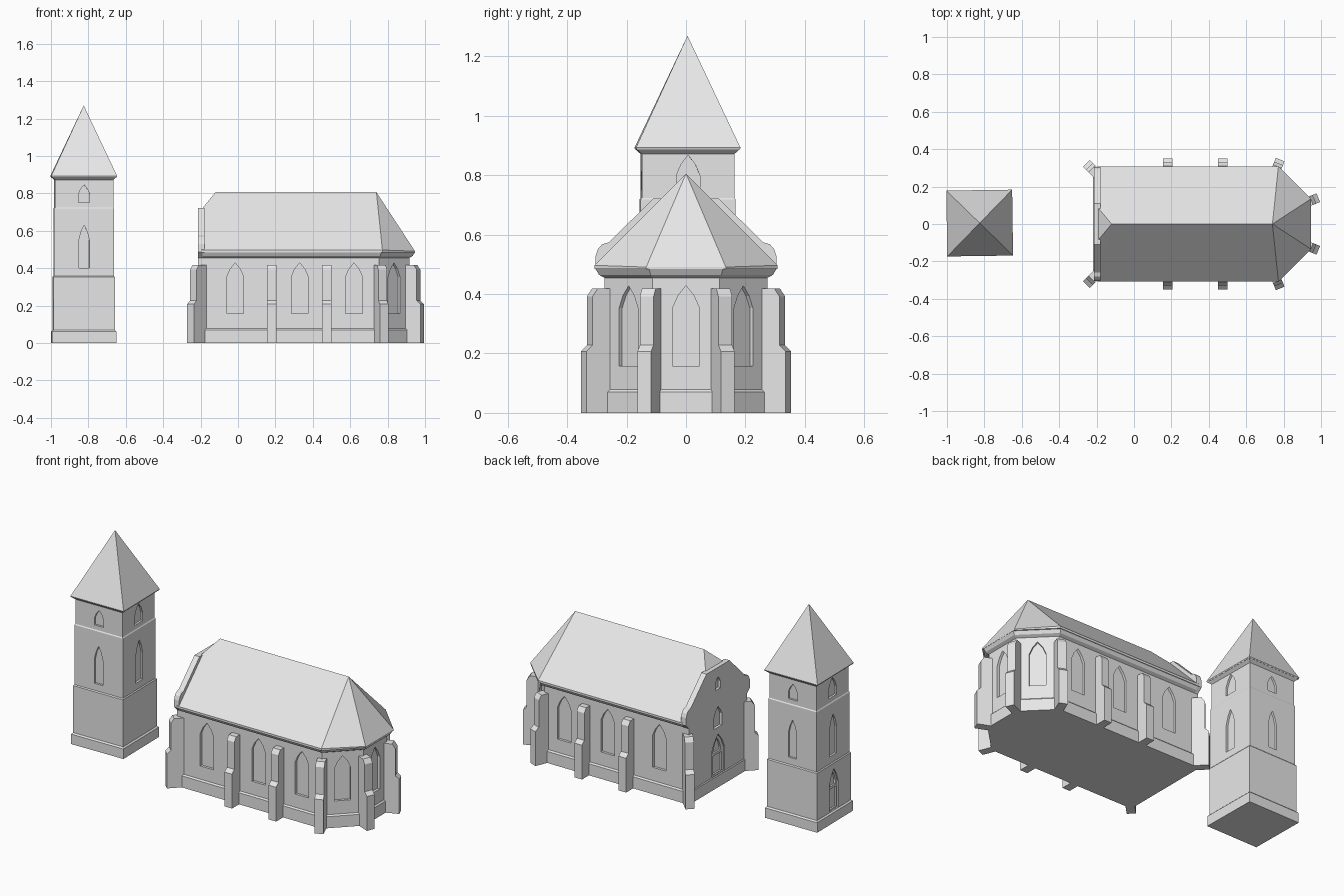
import bpy, bmesh, math
from mathutils import Vector

if "Cube" in bpy.data.objects:
    bpy.data.objects.remove(bpy.data.objects["Cube"])

stone = bpy.data.materials.new("light_grey_stone")
stone.diffuse_color = (0.8, 0.8, 0.8, 1)
stone.use_nodes = True
stone.node_tree.nodes["Principled BSDF"].inputs["Base Color"].default_value = stone.diffuse_color


def finish(name, bm):
    bmesh.ops.recalc_face_normals(bm, faces=bm.faces)
    me = bpy.data.meshes.new(name)
    bm.to_mesh(me)
    bm.free()
    me.materials.append(stone)
    ob = bpy.data.objects.new(name, me)
    bpy.context.collection.objects.link(ob)
    return ob


def loft(name, rings):
    """Closed solid through rings of 3D points."""
    bm = bmesh.new()
    vs = [[bm.verts.new(p) for p in r] for r in rings]
    n = len(vs[0])
    for a, b in zip(vs, vs[1:]):
        for i in range(n):
            j = (i + 1) % n
            bm.faces.new((a[i], a[j], b[j], b[i]))
    bm.faces.new(vs[0][::-1])
    bm.faces.new(vs[-1])
    return finish(name, bm)


def hull(name, pts):
    bm = bmesh.new()
    for p in pts:
        bm.verts.new(p)
    bmesh.ops.convex_hull(bm, input=bm.verts)
    bmesh.ops.dissolve_limit(bm, angle_limit=0.01, verts=bm.verts, edges=bm.edges)
    return finish(name, bm)


def arch(w, z0, z1, rise):
    """Pointed arch outline as (u, z)."""
    h = w / 2
    return [(-h, z0), (h, z0), (h, z1 - rise), (h * 0.6, z1 - rise * 0.45),
            (0, z1), (-h * 0.6, z1 - rise * 0.45), (-h, z1 - rise)]


def rect(w, z0, z1):
    return [(-w / 2, z0), (w / 2, z0), (w / 2, z1), (-w / 2, z1)]


def cut(ob, outline, x, y, deg, depth):
    """Recess an outline into a wall at (x, y) whose outward direction is deg."""
    n = Vector((math.cos(math.radians(deg)), math.sin(math.radians(deg)), 0))
    t = Vector((-n.y, n.x, 0))
    base = Vector((x, y, 0))
    rings = [[base + t * u + n * d + Vector((0, 0, z)) for u, z in outline]
             for d in (-depth, 0.04)]
    cutter = loft("cutter", rings)
    cutter.hide_render = True
    mod = ob.modifiers.new("recess", 'BOOLEAN')
    mod.operation = 'DIFFERENCE'
    mod.solver = 'EXACT'
    mod.object = cutter
    me = bpy.data.meshes.new_from_object(ob.evaluated_get(bpy.context.evaluated_depsgraph_get()))
    ob.modifiers.clear()
    ob.data = me
    bpy.data.objects.remove(cutter)


# ---------- tower ----------
def square(h, z):
    return [(-h, -h, z), (h, -h, z), (h, h, z), (-h, h, z)]


tower = loft("tower_walls", [square(h, z) for h, z in (
    (0.173, 0), (0.173, 0.06), (0.165, 0.068), (0.165, 0.352), (0.16, 0.358),
    (0.16, 0.718), (0.156, 0.724), (0.156, 0.872), (0.174, 0.888))])
for k in range(4):
    a = math.radians(90 * k)
    wide = k % 2 == 0
    c, s = math.cos(a), math.sin(a)
    mid = arch(0.068, 0.40, 0.65, 0.09) if wide else arch(0.055, 0.40, 0.63, 0.08)
    top = arch(0.08, 0.75, 0.868, 0.07) if wide else arch(0.06, 0.75, 0.845, 0.05)
    cut(tower, mid, 0.16 * c, 0.16 * s, 90 * k, 0.012)
    cut(tower, top, 0.156 * c, 0.156 * s, 90 * k, 0.012)
# stepped west door of the tower
cut(tower, arch(0.085, 0.07, 0.32, 0.09), -0.165, 0, 180, 0.008)
cut(tower, rect(0.06, 0.078, 0.2), -0.165, 0, 180, 0.018)
cut(tower, arch(0.05, 0.215, 0.3, 0.06), -0.165, 0, 180, 0.018)
spire = hull("tower_roof", square(0.174, 0.887) + square(0.176, 0.893) + [(0, 0, 1.27)])
for ob in (tower, spire):
    ob.location = (-0.825, 0.005, 0)
    ob.rotation_euler.z = math.radians(0.8)


# ---------- nave with three-sided apse ----------
def plan(o, z, west):
    half = [(west, 0.275 + o), (0.753 + 0.414 * o, 0.275 + o), (0.916 + o, 0.112 + 0.414 * o)]
    return [(x, -y, z) for x, y in half] + [(x, y, z) for x, y in half[::-1]]


nave = loft("nave_walls", [plan(0, 0, -0.19), plan(0, 0.475, -0.19)])
loft("nave_plinth", [plan(0.008, 0, -0.218), plan(0.008, 0.07, -0.218), plan(0, 0.078, -0.212)])
loft("nave_cornice", [plan(0, 0.455, -0.19), plan(0.018, 0.465, -0.19), plan(0.03, 0.486, -0.19)])
window = arch(0.09, 0.158, 0.428, 0.075)
for x in (-0.015, 0.33, 0.62):
    cut(nave, window, x, -0.275, -90, 0.015)
    cut(nave, window, x, 0.275, 90, 0.015)
for x, y, deg in ((0.916, 0, 0), (0.8345, 0.1935, 45), (0.8345, -0.1935, -45)):
    cut(nave, window, x, y, deg, 0.015)

# roof: hipped over the apse, half-hipped at the west
roof_pts = [(-0.12, 0, 0.806), (0.74, 0, 0.806)]
for s in (-1, 1):
    roof_pts += [(-0.195, s * 0.09, 0.714)]
    for x, y, z in ((-0.195, 0.308, 0.497), (0.772, 0.308, 0.497), (0.946, 0.134, 0.491)):
        roof_pts += [(x, s * y, z), (x, s * y, 0.484)]
hull("nave_roof", roof_pts)

# west gable with rounded shoulders
side = [(0.275, 0), (0.275, 0.455), (0.306, 0.485), (0.304, 0.53), (0.296, 0.553),
        (0.282, 0.568), (0.26, 0.574), (0.11, 0.722)]
outline = side + [(-y, z) for y, z in side[::-1]]
gable = loft("west_gable", [[(x, y, z) for y, z in outline] for x in (-0.214, -0.18)])
cut(gable, arch(0.125, 0.08, 0.32, 0.1), -0.214, 0, 180, 0.008)
cut(gable, rect(0.085, 0.085, 0.195), -0.214, 0, 180, 0.018)
cut(gable, arch(0.07, 0.21, 0.295, 0.07), -0.214, 0, 180, 0.018)
cut(gable, arch(0.075, 0.36, 0.485, 0.055), -0.214, 0, 180, 0.015)
cut(gable, arch(0.045, 0.59, 0.665, 0.035), -0.214, 0, 180, 0.015)

# ---------- buttresses ----------
profile = [(-0.03, 0), (0.075, 0), (0.075, 0.207), (0.053, 0.228), (0.053, 0.392),
           (0.035, 0.418), (-0.03, 0.418)]


def buttress(name, x, y, deg, reach=0.0):
    n = Vector((math.cos(math.radians(deg)), math.sin(math.radians(deg)), 0))
    t = Vector((-n.y, n.x, 0))
    base = Vector((x, y, 0))
    loft(name, [[base + n * (d + reach) + t * u + Vector((0, 0, z)) for d, z in profile]
                for u in (-0.025, 0.025)])


for s, label in ((-1, "front"), (1, "back")):
    for i, (x, y, deg, reach) in enumerate((
            (-0.205, 0.275, 135, -0.006), (0.18, 0.275, 90, 0), (0.475, 0.275, 90, 0),
            (0.753, 0.275, 67.5, 0), (0.916, 0.112, 22.5, 0))):
        buttress(f"{label}_buttress_{i + 1}", x, s * y, s * deg, reach)
